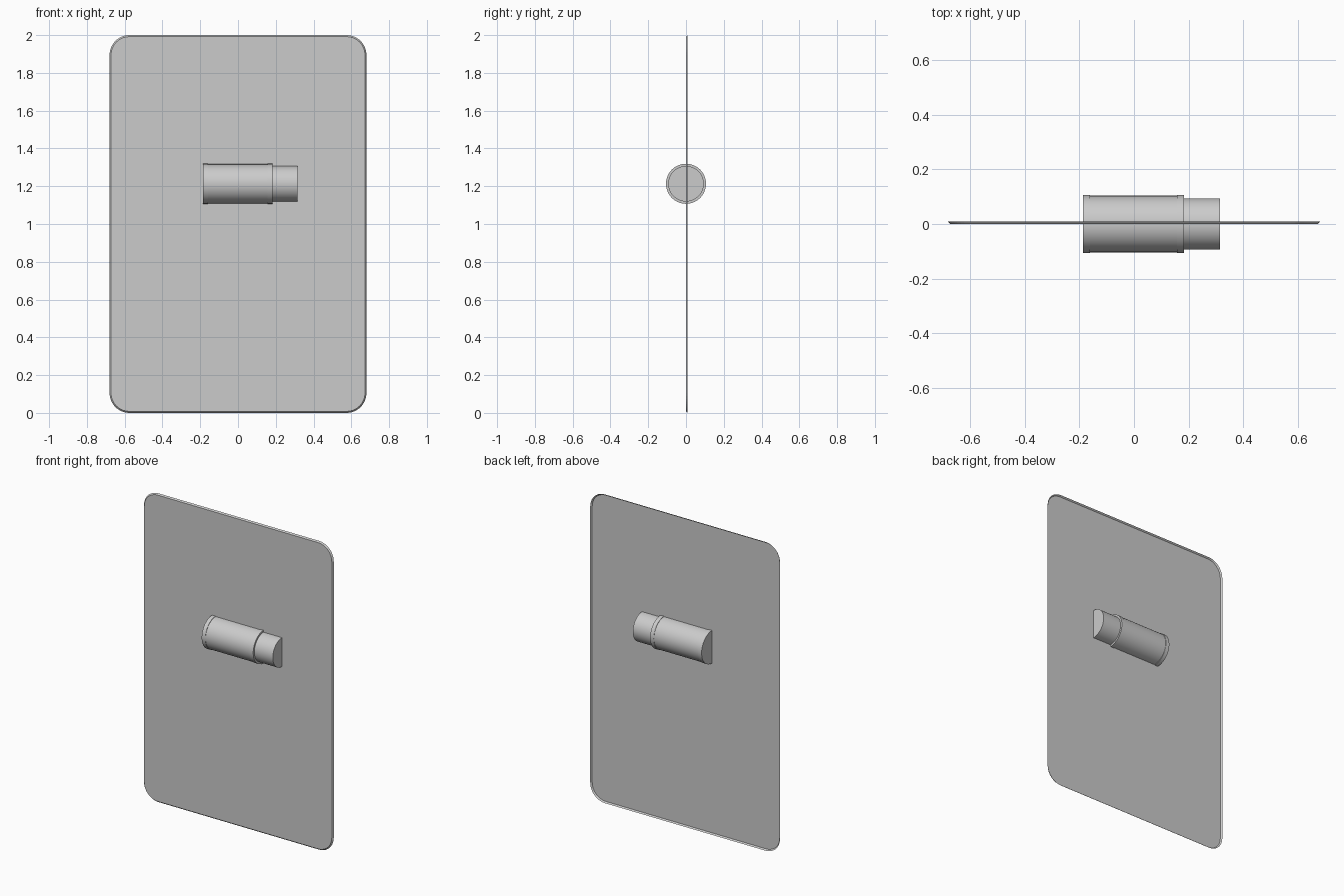
import bpy, bmesh, math

if "Cube" in bpy.data.objects:
    bpy.data.objects.remove(bpy.data.objects["Cube"])

AXIS_Z = 1.213


def finish(name, bm, smooth=False):
    bmesh.ops.recalc_face_normals(bm, faces=bm.faces)
    mesh = bpy.data.meshes.new(name)
    bm.to_mesh(mesh)
    bm.free()
    ob = bpy.data.objects.new(name, mesh)
    bpy.context.collection.objects.link(ob)
    if smooth:
        bpy.ops.object.select_all(action='DESELECT')
        ob.select_set(True)
        bpy.context.view_layer.objects.active = ob
        bpy.ops.object.shade_smooth_by_angle(angle=math.radians(30))
    return ob


def rounded_outline(half_w, half_h, r, segs=10):
    pts = []
    for i, (sx, sz) in enumerate([(1, 1), (-1, 1), (-1, -1), (1, -1)]):
        for k in range(segs + 1):
            a = math.pi / 2 * (i + k / segs)
            pts.append((sx * (half_w - r) + r * math.cos(a),
                        1.0 + sz * (half_h - r) + r * math.sin(a)))
    return pts


def lathe_x(name, profile, n=64):
    """Revolve (x, radius) points around the horizontal axis, capping both ends."""
    bm = bmesh.new()
    rings = [[bm.verts.new((x, r * math.cos(2 * math.pi * k / n),
                            AXIS_Z + r * math.sin(2 * math.pi * k / n)))
              for k in range(n)] for x, r in profile]
    for a, b in zip(rings, rings[1:]):
        for k in range(n):
            j = (k + 1) % n
            bm.faces.new((a[k], a[j], b[j], b[k]))
    bm.faces.new(rings[0])
    bm.faces.new(rings[-1])
    return finish(name, bm, True)


def flat_patch(name, x0, x1, z0, z1, y=-0.001):
    bm = bmesh.new()
    bm.faces.new([bm.verts.new(p) for p in
                  ((x0, y, z0), (x1, y, z0), (x1, y, z1), (x0, y, z1))])
    ob = finish(name, bm)
    if ob.data.polygons[0].normal.y > 0:
        ob.data.flip_normals()
    return ob


# Thin panel: flat front with a flared rim, open at the back
bm = bmesh.new()
front = [bm.verts.new((x, 0.0, z)) for x, z in rounded_outline(0.672, 0.992, 0.097)]
back = [bm.verts.new((x, 0.009, z)) for x, z in rounded_outline(0.68, 1.0, 0.105)]
bm.faces.new(front)
for k in range(len(front)):
    j = (k + 1) % len(front)
    bm.faces.new((front[k], front[j], back[j], back[k]))
panel = finish("panel", bm)
if panel.data.polygons[0].normal.y > 0:
    panel.data.flip_normals()

# Main barrel with a slightly raised band at each end
lathe_x("barrel", [(-0.186, 0.106), (-0.16, 0.106), (-0.16, 0.1035),
                   (0.157, 0.1035), (0.157, 0.106), (0.183, 0.106)])

# Narrower neck on the right
lathe_x("neck", [(0.17, 0.094), (0.315, 0.094)])

# Flat strips lying on the front of the panel
flat_patch("strip_left_outer", -0.424, -0.279, 1.159, 1.27)
flat_patch("strip_left_inner", -0.279, -0.18, 1.148, 1.283)
flat_patch("strip_right", 0.31, 0.42, 1.159, 1.27)
